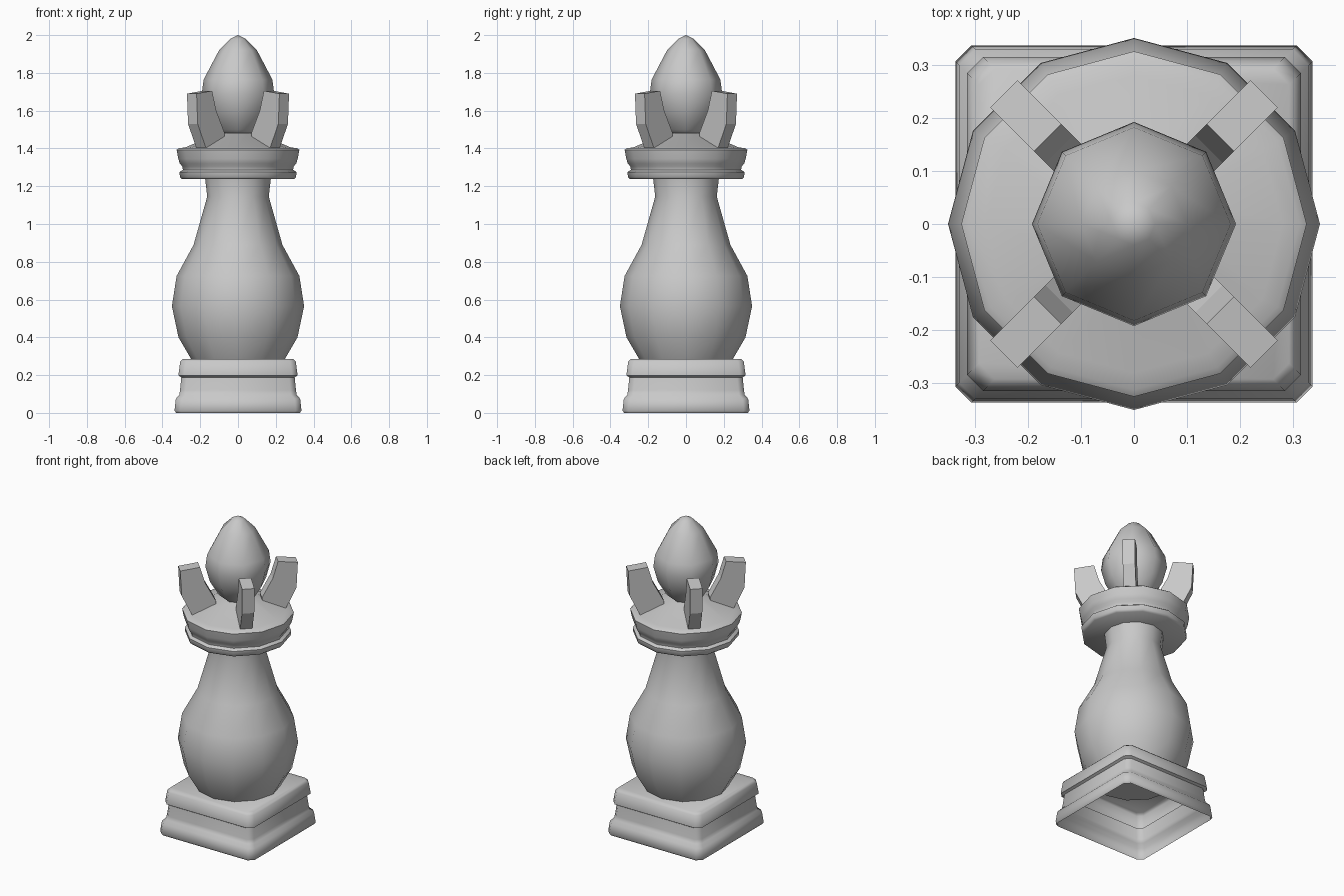
import bpy, bmesh, math

if "Cube" in bpy.data.objects:
    bpy.data.objects.remove(bpy.data.objects["Cube"])

grey = bpy.data.materials.new("plain grey")
grey.diffuse_color = (0.58, 0.58, 0.58, 1)
grey.use_nodes = True
grey.node_tree.nodes["Principled BSDF"].inputs["Base Color"].default_value = grey.diffuse_color


def finish(name, bm, angle=None):
    bmesh.ops.recalc_face_normals(bm, faces=bm.faces)
    mesh = bpy.data.meshes.new(name)
    bm.to_mesh(mesh)
    bm.free()
    ob = bpy.data.objects.new(name, mesh)
    bpy.context.collection.objects.link(ob)
    mesh.materials.append(grey)
    if angle:
        bpy.ops.object.select_all(action='DESELECT')
        ob.select_set(True)
        bpy.context.view_layer.objects.active = ob
        bpy.ops.object.shade_smooth_by_angle(angle=math.radians(angle))
    return ob


def stack(name, rings, angle, cap_top=True, cap_bottom=True):
    """Join a list of rings (lists of points, bottom to top) into a skin."""
    bm = bmesh.new()
    loops = [[bm.verts.new(p) for p in ring] for ring in rings]
    n = len(loops[0])
    for a, b in zip(loops, loops[1:]):
        for i in range(n):
            j = (i + 1) % n
            bm.faces.new((a[i], a[j], b[j], b[i]))
    if cap_bottom:
        bm.faces.new(loops[0][::-1])
    if cap_top:
        bm.faces.new(loops[-1])
    bmesh.ops.remove_doubles(bm, verts=bm.verts, dist=1e-4)
    return finish(name, bm, angle)


def circle(r, z, n):
    return [(r * math.cos(math.tau * i / n), r * math.sin(math.tau * i / n), z)
            for i in range(n)]


def lathe(name, profile, n, angle):
    return stack(name, [circle(r, z, n) for r, z in profile], angle)


def chamfered_square(h, z, c=0.03):
    k = h - c
    return [(h, -k, z), (h, k, z), (k, h, z), (-k, h, z),
            (-h, k, z), (-h, -k, z), (-k, -h, z), (k, -h, z)]


# hollow square plinth, open underneath
stack("plinth", [chamfered_square(h, z) for h, z in [
    (0.328, 0.0), (0.336, 0.012), (0.329, 0.075), (0.311, 0.095),
    (0.307, 0.12), (0.300, 0.188), (0.314, 0.197), (0.314, 0.21),
    (0.306, 0.272), (0.292, 0.285)]], 50, cap_bottom=False)

# bulging body and neck
lathe("body", [(0.245, 0.28), (0.315, 0.40), (0.35, 0.565), (0.325, 0.725),
               (0.235, 0.89), (0.163, 1.145), (0.175, 1.25)], 12, 50)

# two-tier collar with a shallow conical top
lathe("collar", [(0.296, 1.237), (0.307, 1.248), (0.310, 1.275),
                 (0.292, 1.287), (0.295, 1.305), (0.308, 1.32),
                 (0.316, 1.345), (0.325, 1.393), (0.312, 1.402),
                 (0.28, 1.405), (0.10, 1.482)], 12, 50)

# egg-shaped finial
lathe("finial", [(0.06, 1.46), (0.11, 1.50), (0.165, 1.59), (0.192, 1.69),
                 (0.182, 1.765), (0.10, 1.92), (0.04, 1.98), (0.0, 2.0)],
      8, 60)

# four curved crown prongs on the diagonals
side = [(0.346, 1.69), (0.338, 1.53), (0.275, 1.40), (0.14, 1.44),
        (0.135, 1.48), (0.199, 1.60), (0.23, 1.705)]
for k in range(4):
    a = math.radians(45 + 90 * k)
    c, s = math.cos(a), math.sin(a)
    stack(f"crown_prong_{k + 1}",
          [[(r * c - t * s, r * s + t * c, z) for r, z in side]
           for t in (-0.036, 0.036)], None)
